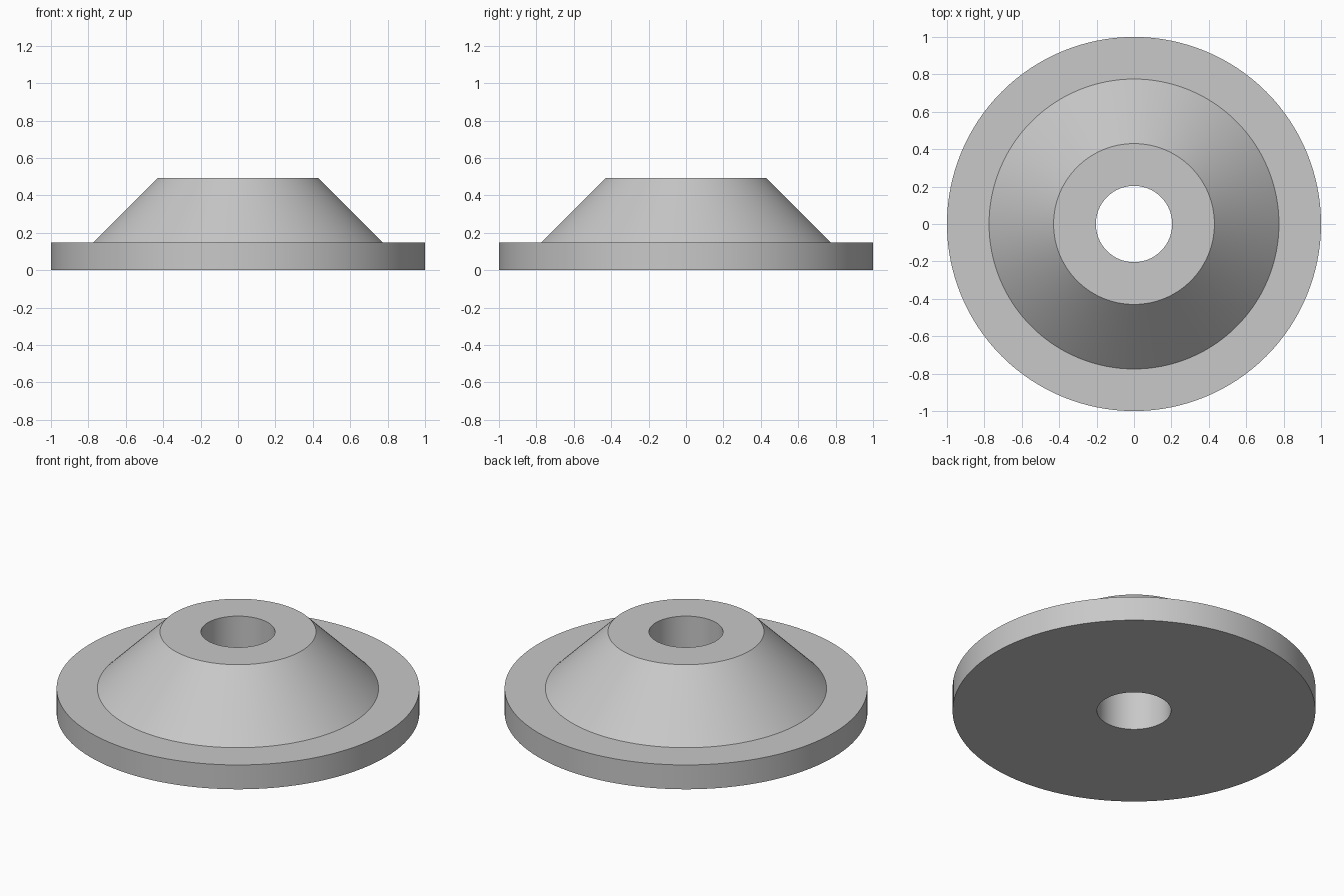
import bpy
import bmesh
import math

default = bpy.data.objects.get("Cube")
if default:
    bpy.data.objects.remove(default, do_unlink=True)

SEGMENTS = 128
HOLE, TOP, BASE, RIM = 0.204, 0.43, 0.775, 1.0
FLANGE_Z, TOP_Z = 0.148, 0.492

# Plain grey material
grey = bpy.data.materials.new("light_grey")
grey.use_nodes = True
colour = (0.58, 0.58, 0.58, 1)
grey.diffuse_color = colour
grey.node_tree.nodes["Principled BSDF"].inputs["Base Color"].default_value = colour


def lathe(name, profile):
    """Turn a closed (radius, height) profile around the z axis."""
    bm = bmesh.new()
    rings = []
    for i in range(SEGMENTS):
        a = 2 * math.pi * i / SEGMENTS
        rings.append([bm.verts.new((r * math.cos(a), r * math.sin(a), z))
                      for r, z in profile])
    for i, ring in enumerate(rings):
        following = rings[(i + 1) % SEGMENTS]
        for j in range(len(profile)):
            k = (j + 1) % len(profile)
            bm.faces.new((ring[j], following[j], following[k], ring[k]))
    bmesh.ops.recalc_face_normals(bm, faces=bm.faces)
    mesh = bpy.data.meshes.new(name)
    bm.to_mesh(mesh)
    bm.free()
    mesh.materials.append(grey)
    obj = bpy.data.objects.new(name, mesh)
    bpy.context.collection.objects.link(obj)
    bpy.ops.object.select_all(action='DESELECT')
    obj.select_set(True)
    bpy.context.view_layer.objects.active = obj
    bpy.ops.object.shade_smooth_by_angle(angle=math.radians(30))
    return obj


# Flat disc flange, conical hub and through bore as one turned piece
lathe("flanged_conical_hub", [
    (HOLE, 0), (RIM, 0), (RIM, FLANGE_Z),
    (BASE, FLANGE_Z), (TOP, TOP_Z), (HOLE, TOP_Z),
])
